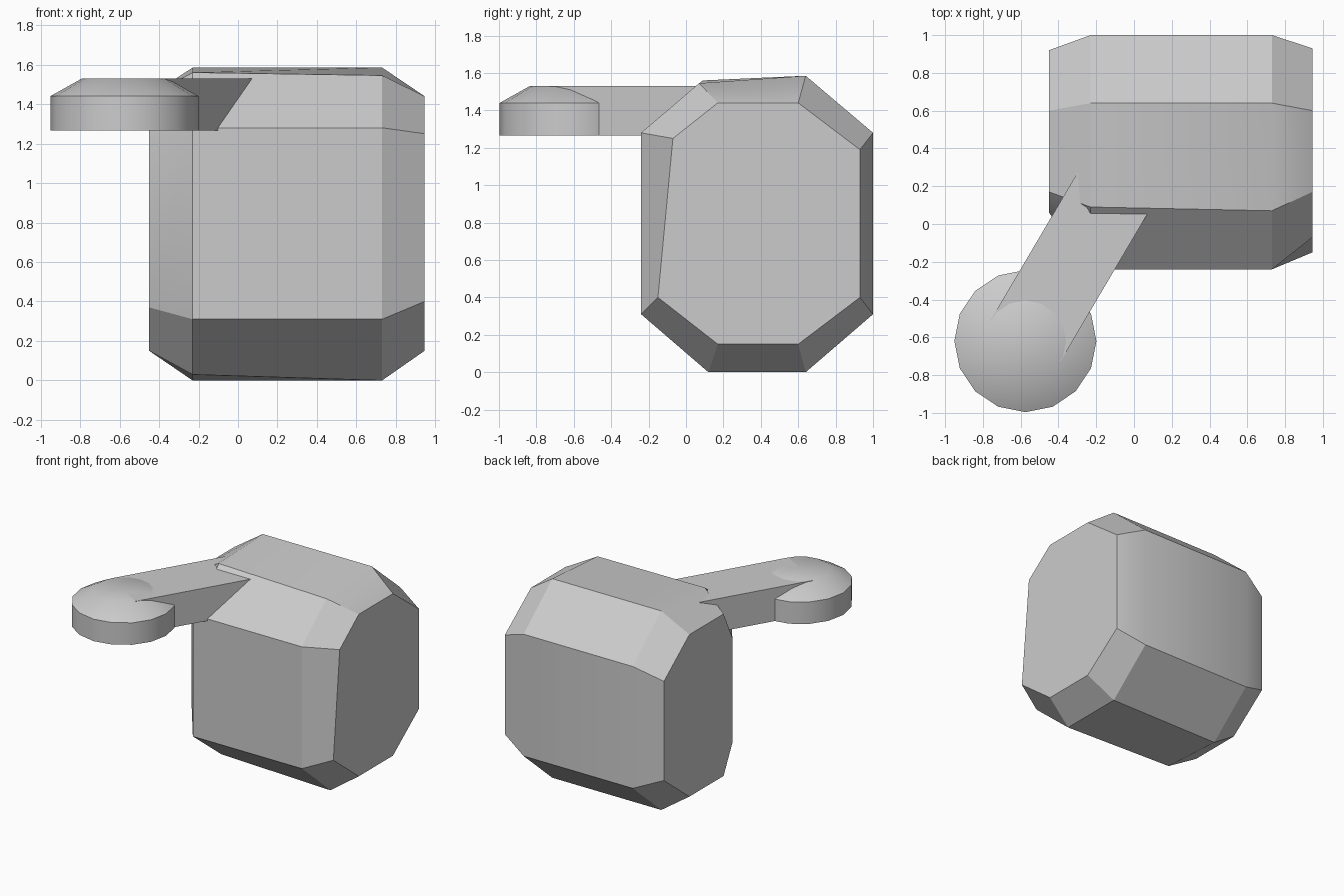
import bpy
import bmesh
import math
from mathutils import Matrix, Vector

default_cube = bpy.data.objects.get("Cube")
if default_cube:
    bpy.data.objects.remove(default_cube, do_unlink=True)

# Single plain material
grey = bpy.data.materials.new("light grey")
grey.use_nodes = True
grey.diffuse_color = (0.6, 0.6, 0.6, 1)
grey.node_tree.nodes["Principled BSDF"].inputs["Base Color"].default_value = grey.diffuse_color


def finish(name, bm):
    """Turn a bmesh into a shaded, coloured object."""
    bmesh.ops.recalc_face_normals(bm, faces=bm.faces)
    mesh = bpy.data.meshes.new(name)
    bm.to_mesh(mesh)
    bm.free()
    mesh.materials.append(grey)
    obj = bpy.data.objects.new(name, mesh)
    bpy.context.collection.objects.link(obj)
    bpy.ops.object.select_all(action="DESELECT")
    obj.select_set(True)
    bpy.context.view_layer.objects.active = obj
    bpy.ops.object.shade_smooth_by_angle(angle=math.radians(30))
    return obj


def loft(name, sections):
    """Skin octagonal (y, z) sections placed along x and cap both ends."""
    bm = bmesh.new()
    rings = [[bm.verts.new((x, y, z)) for y, z in outline] for x, outline in sections]
    for ring, following in zip(rings, rings[1:]):
        for i in range(len(ring)):
            j = (i + 1) % len(ring)
            bm.faces.new((ring[i], ring[j], following[j], following[i]))
    bm.faces.new(rings[0])
    bm.faces.new(rings[-1])
    return finish(name, bm)


# Chamfered block body: outlines run from the lower front, up, back and down
middle = [(-.24, .31), (-.24, 1.28), (.07, 1.545), (.64, 1.585),
          (1, 1.28), (1, .31), (.64, 0), (.12, 0)]
inner = list(middle)
inner[2] = (.09, 1.56)
inner[-1] = (.12, .03)
left_cap = [(-.15, .4), (-.07, 1.25), (.17, 1.44), (.6, 1.44),
            (.93, 1.19), (.93, .4), (.6, .15), (.17, .15)]
right_cap = [(.06, .37), (.06, 1.21)] + left_cap[2:]
right_cap[4:6] = [(.92, 1.19), (.92, .4)]
loft("body", [(-.45, right_cap), (-.23, inner), (.73, middle), (.945, left_cap)])

# Round pad with a bevelled top
pad_centre = Vector((-.575, -.62, 0))
base, shoulder, top = 1.265, 1.44, 1.53
pad_radius, top_radius = .376, .215
sides = 16

bm = bmesh.new()
rings = []
for radius, height in ((pad_radius, base), (pad_radius, shoulder), (top_radius, top)):
    ring = []
    for i in range(sides):
        angle = math.tau * i / sides
        offset = Vector((radius * math.cos(angle), radius * math.sin(angle), height))
        ring.append(bm.verts.new(pad_centre + offset))
    rings.append(ring)
for lower, upper in zip(rings, rings[1:]):
    for i in range(sides):
        j = (i + 1) % sides
        bm.faces.new((lower[i], lower[j], upper[j], upper[i]))
bm.faces.new(rings[0])
bm.faces.new(rings[-1])
finish("pad", bm)

# Straight arm running from the pad centre into the body
length = 1.0
bm = bmesh.new()
bmesh.ops.create_cube(bm, size=1)
bmesh.ops.scale(bm, vec=(2 * top_radius, length, top - base), verts=bm.verts)
bmesh.ops.translate(bm, vec=(0, length / 2, (top + base) / 2), verts=bm.verts)
turn = Matrix.Rotation(math.radians(-30.5), 4, "Z")
bmesh.ops.transform(bm, matrix=Matrix.Translation(pad_centre) @ turn, verts=bm.verts)
finish("arm", bm)
